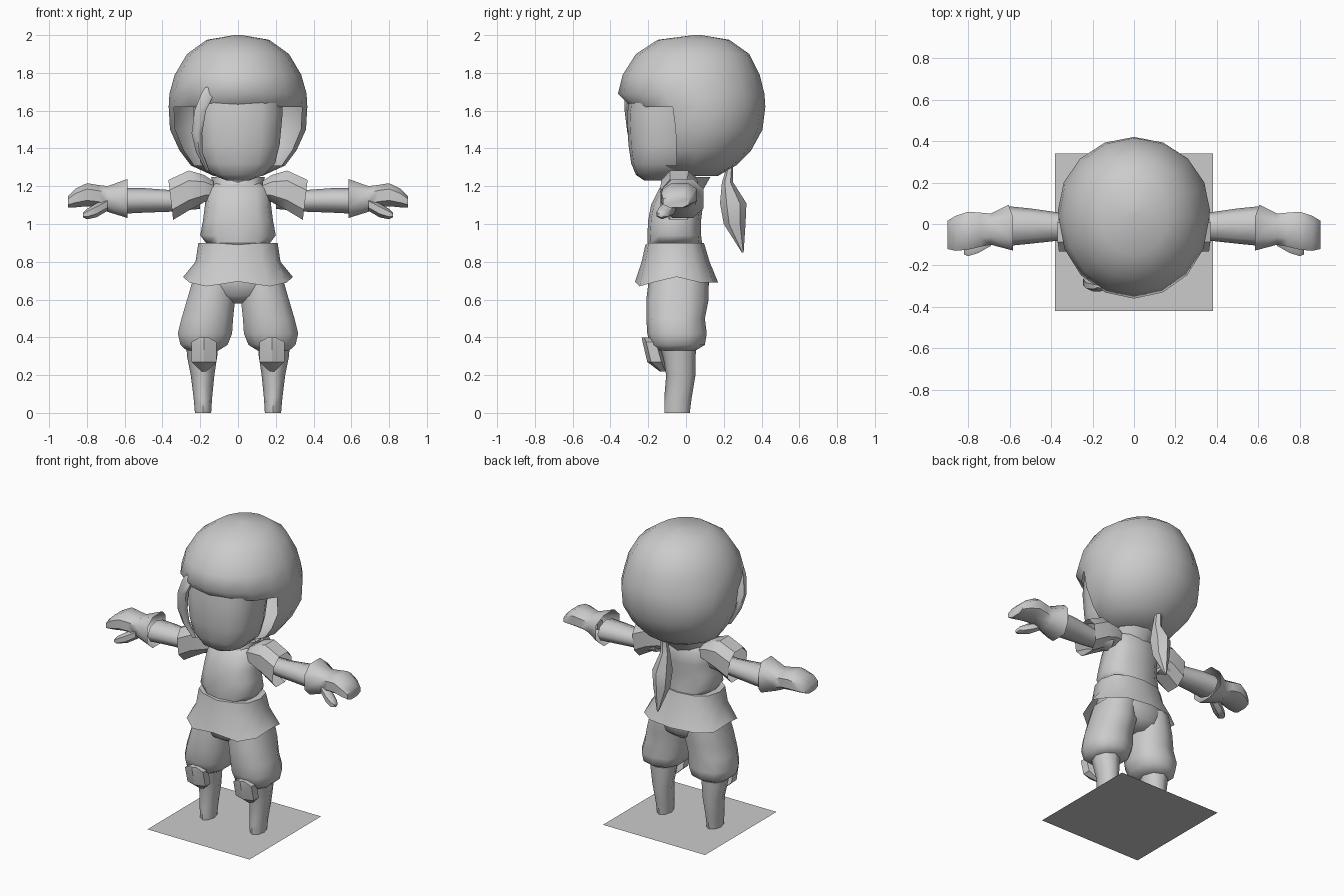
import bpy, bmesh, math

grey = bpy.data.materials.new("plain grey")
grey.diffuse_color = (0.6, 0.6, 0.6, 1)


def finish(name, bm, angle=50):
    bmesh.ops.remove_doubles(bm, verts=bm.verts, dist=0.0005)
    bmesh.ops.recalc_face_normals(bm, faces=bm.faces)
    me = bpy.data.meshes.new(name)
    bm.to_mesh(me)
    bm.free()
    ob = bpy.data.objects.new(name, me)
    bpy.context.collection.objects.link(ob)
    me.materials.append(grey)
    bpy.ops.object.select_all(action='DESELECT')
    ob.select_set(True)
    bpy.context.view_layer.objects.active = ob
    bpy.ops.object.shade_smooth_by_angle(angle=math.radians(angle))
    return ob


def loft(rows, axis='z', n=10, side=1, caps=(True, True), power=1.0, turn=0.0):
    """Rows are (position along axis, a0, a1, b0, b1): bounds of each oval ring."""
    bm = bmesh.new()
    rings = []
    for t, a0, a1, b0, b1 in rows:
        ring = []
        for i in range(n):
            ang = 2 * math.pi * (i + turn) / n
            c, s = -math.sin(ang), -math.cos(ang)      # first point faces front
            c = math.copysign(abs(c) ** power, c)
            s = math.copysign(abs(s) ** power, s)
            a = (a0 + a1) / 2 + (a1 - a0) / 2 * c
            b = (b0 + b1) / 2 + (b1 - b0) / 2 * s
            co = (side * a, b, t) if axis == 'z' else (side * t, a, b)
            ring.append(bm.verts.new(co))
        rings.append(ring)
    for p, q in zip(rings, rings[1:]):
        for i in range(n):
            j = (i + 1) % n
            bm.faces.new((p[i], p[j], q[j], q[i]))
    if caps[0]:
        bm.faces.new(rings[0])
    if caps[1]:
        bm.faces.new(rings[-1])
    return bm


# Hair cap with an opening for the face
hair = loft([(2.0, -.02, .02, .04, .08), (1.975, -.165, .165, -.15, .23),
             (1.90, -.27, .27, -.265, .335), (1.79, -.335, .335, -.335, .39),
             (1.69, -.363, .363, -.36, .415), (1.62, -.367, .367, -.29, .42),
             (1.50, -.36, .36, -.26, .405), (1.39, -.31, .31, -.23, .345),
             (1.31, -.25, .25, -.19, .265), (1.255, -.13, .13, -.10, .17)], n=16)
hair.faces.ensure_lookup_table()
window = [f for f in hair.faces if f.calc_center_median().z < 1.60
          and f.calc_center_median().y < -.09 and len(f.verts) == 4]
bmesh.ops.delete(hair, geom=window, context='FACES')
finish("hair", hair, 60)

# Face
finish("face", loft([(1.72, -.24, .24, -.29, .1), (1.58, -.24, .24, -.312, .1),
                     (1.42, -.225, .225, -.305, .08), (1.32, -.20, .20, -.29, .06),
                     (1.26, -.14, .14, -.265, .02), (1.23, -.06, .06, -.22, -.06)],
                    n=14, power=.75), 60)

# Loose strand beside the face
finish("side_lock", loft([(1.725, -.175, -.155, -.31, -.29), (1.69, -.20, -.12, -.325, -.28),
                          (1.60, -.235, -.165, -.325, -.27), (1.48, -.25, -.185, -.31, -.25),
                          (1.38, -.225, -.185, -.285, -.235), (1.28, -.17, -.15, -.25, -.22)],
                         n=6), 60)

# Ponytail
finish("ponytail", loft([(1.30, -.025, .025, .215, .25), (1.22, -.03, .03, .19, .25),
                         (1.11, -.06, .06, .18, .32), (1.0, -.05, .05, .20, .315),
                         (.85, -.005, .005, .295, .305)], n=6))

# Neck and open collar
finish("neck", loft([(1.15, -.07, .07, -.10, .05), (1.30, -.07, .07, -.10, .05)], n=8))
collar = loft([(1.18, -.13, .13, -.15, .09), (1.25, -.15, .15, -.11, .13)], n=10,
              caps=(False, False))
for v in collar.verts:
    if v.co.y < -.1 and abs(v.co.x) < .03:
        v.co.z -= .03
finish("collar", collar)

# Torso
finish("torso", loft([(1.225, -.11, .11, -.10, .07), (1.19, -.17, .17, -.14, .09),
                      (1.10, -.175, .175, -.185, .09), (1.02, -.185, .185, -.20, .08),
                      (.94, -.20, .20, -.205, .08), (.90, -.17, .17, -.205, .085)],
                     n=12, power=.8), 60)

# Tunic skirt with a pointed hem
skirt = loft([(.90, -.21, .21, -.215, .095), (.80, -.225, .225, -.235, .125),
              (.69, -.29, .29, -.27, .17)], n=12, caps=(True, False), power=.8)
for v in skirt.verts:
    if v.co.z < .7:
        if abs(v.co.x) > .27:
            v.co.z += .03
        elif v.co.y < -.2:
            v.co.z -= .02 if abs(v.co.x) > .05 else -.005
    elif v.co.z > .85 and v.co.y < -.2 and abs(v.co.x) < .05:
        v.co.z -= .01
finish("tunic_skirt", skirt)

# Hips
finish("hips", loft([(.80, -.20, .20, -.20, .10), (.70, -.23, .23, -.205, .125),
                     (.62, -.20, .20, -.19, .11), (.58, -.06, .06, -.12, .06)],
                    n=12, power=.8), 60)

for side, label in ((-1, "right"), (1, "left")):
    # Baggy trouser leg
    finish(label + "_trouser", loft(
        [(.72, .01, .24, -.195, .12), (.60, .01, .275, -.21, .12),
         (.50, .02, .305, -.21, .10), (.42, .025, .325, -.205, .11),
         (.36, .05, .31, -.19, .10), (.33, .10, .275, -.15, .05)],
        n=10, side=side, power=.85), 60)
    # Shin and foot
    finish(label + "_shin", loft(
        [(.38, .105, .275, -.15, .06), (.30, .11, .27, -.125, .05),
         (.20, .125, .25, -.105, .05), (.08, .137, .235, -.115, .03),
         (0, .142, .228, -.115, .02)], n=8, side=side), 60)
    # Knee guard
    finish(label + "_knee_guard", loft(
        [(.40, .155, .205, -.235, -.17), (.375, .105, .255, -.23, -.14),
         (.27, .105, .255, -.205, -.11), (.22, .165, .195, -.14, -.10)],
        n=6, side=side, power=.8), 30)
    # Puffed sleeve
    sleeve = loft([(.13, -.10, .05, 1.13, 1.23), (.18, -.13, .065, 1.11, 1.265),
                   (.26, -.14, .07, 1.065, 1.29), (.355, -.14, .06, 1.015, 1.24)],
                  axis='x', n=8, side=side, caps=(True, False), power=.8, turn=.5)
    for v in sleeve.verts:
        if abs(v.co.x) > .3:
            v.co.x += side * (v.co.z - 1.12) * .12
    finish(label + "_sleeve", sleeve, 35)
    # Forearm
    finish(label + "_forearm", loft(
        [(.20, -.07, .05, 1.08, 1.18), (.36, -.08, .055, 1.065, 1.18),
         (.50, -.095, .075, 1.06, 1.19), (.60, -.105, .085, 1.055, 1.19)],
        axis='x', n=8, side=side), 60)
    # Flared glove and hand
    glove = loft([(.585, -.135, .10, 1.025, 1.245), (.69, -.105, .055, 1.06, 1.205),
                  (.74, -.115, .06, 1.085, 1.21), (.80, -.13, .065, 1.09, 1.22),
                  (.86, -.135, .045, 1.085, 1.19), (.90, -.125, .02, 1.085, 1.15)],
                 axis='x', n=8, side=side, caps=(False, True), power=.8, turn=.5)
    for v in glove.verts:
        if abs(v.co.x) < .6 and v.co.y > .05:
            v.co.x += side * .02
    finish(label + "_glove", glove, 50)
    # Thumb
    finish(label + "_thumb", loft(
        [(.69, -.11, -.04, 1.07, 1.14), (.75, -.145, -.06, 1.035, 1.11),
         (.80, -.16, -.09, 1.025, 1.08), (.82, -.15, -.11, 1.035, 1.06)],
        axis='x', n=6, side=side), 50)

# Flat base sheet
base = bmesh.new()
base.faces.new([base.verts.new((x, y, 0)) for x, y in
                ((-.38, -.42), (.38, -.42), (.38, .34), (-.38, .34))])
finish("base_sheet", base)
